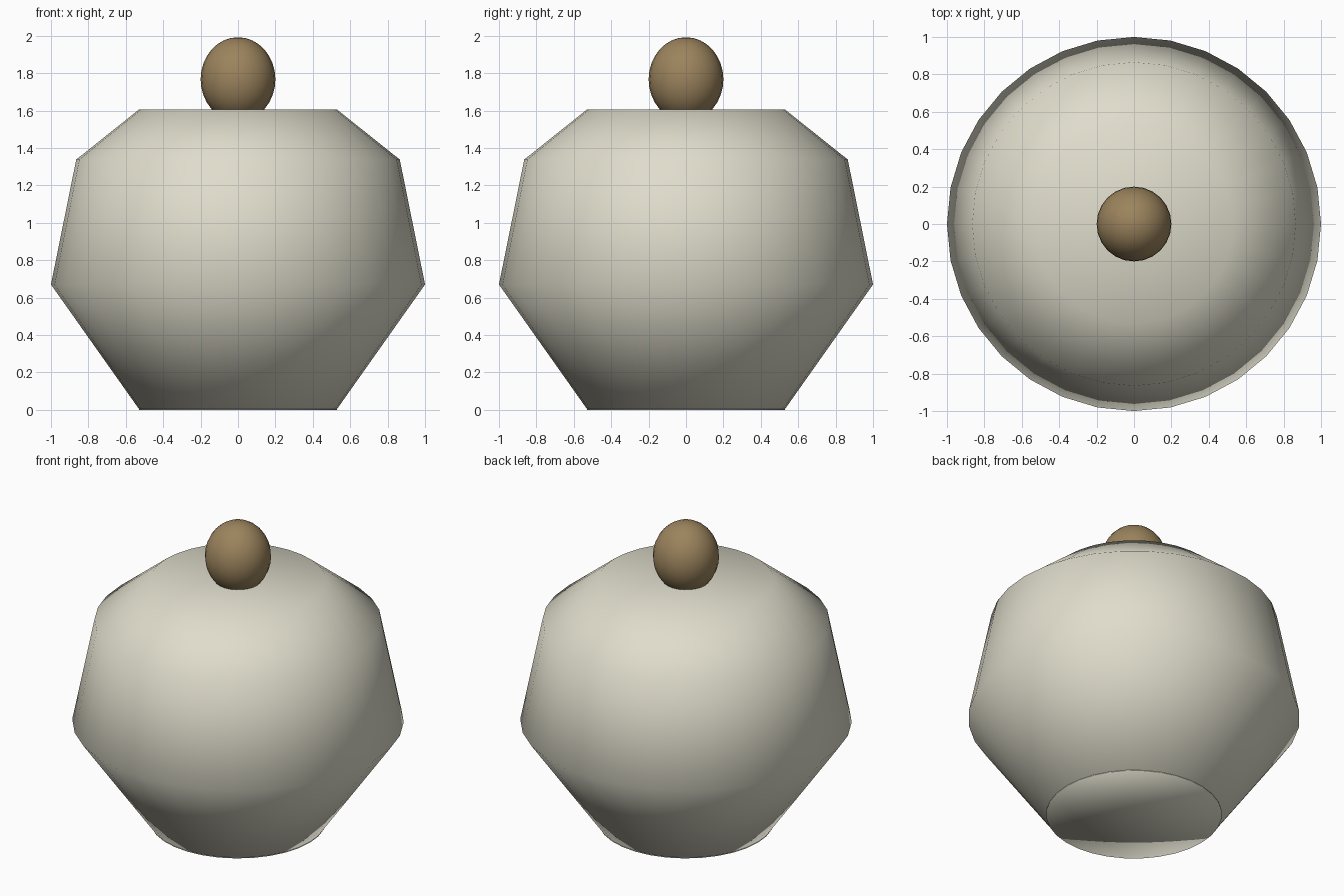
import bpy, bmesh
from math import cos, sin, tau

if "Cube" in bpy.data.objects:
    bpy.data.objects.remove(bpy.data.objects["Cube"])

def material(name, rgb):
    m = bpy.data.materials.new(name)
    m.diffuse_color = (*rgb, 1)
    m.use_nodes = True
    m.node_tree.nodes["Principled BSDF"].inputs["Base Color"].default_value = m.diffuse_color
    return m

def finish(name, bm, mat):
    bmesh.ops.recalc_face_normals(bm, faces=bm.faces)
    for f in bm.faces:
        f.smooth = True
    mesh = bpy.data.meshes.new(name)
    bm.to_mesh(mesh)
    bm.free()
    mesh.materials.append(mat)
    obj = bpy.data.objects.new(name, mesh)
    bpy.context.collection.objects.link(obj)
    return obj

def lathe(name, profile, n, mat):
    bm = bmesh.new()
    rings = [[bm.verts.new((r * cos(tau * i / n), r * sin(tau * i / n), z))
              for i in range(n)] for r, z in profile]
    for a, b in zip(rings, rings[1:]):
        for i in range(n):
            j = (i + 1) % n
            bm.faces.new((a[i], a[j], b[j], b[i]))
    # close both ends with fans
    for ring, z in ((rings[0], profile[0][1]), (rings[-1], profile[-1][1])):
        c = bm.verts.new((0, 0, z))
        for i in range(n):
            bm.faces.new((c, ring[i], ring[(i + 1) % n]))
    return finish(name, bm, mat)

cream = material("cream", (0.74, 0.72, 0.60))
brown = material("brown", (0.33, 0.23, 0.11))

# Faceted-profile round body
lathe("body", [(0.53, 0.005), (1.0, 0.67), (0.865, 1.338), (0.53, 1.605)], 32, cream)

# Egg-shaped knob sunk into the flat top
bm = bmesh.new()
bmesh.ops.create_uvsphere(bm, u_segments=24, v_segments=16, radius=1)
bmesh.ops.scale(bm, vec=(0.2, 0.2, 0.225), verts=bm.verts)
bmesh.ops.translate(bm, vec=(0, 0, 1.767), verts=bm.verts)
finish("knob", bm, brown)

# Thin base disc
lathe("base", [(0.53, 0.0), (0.53, 0.005)], 32, cream)
